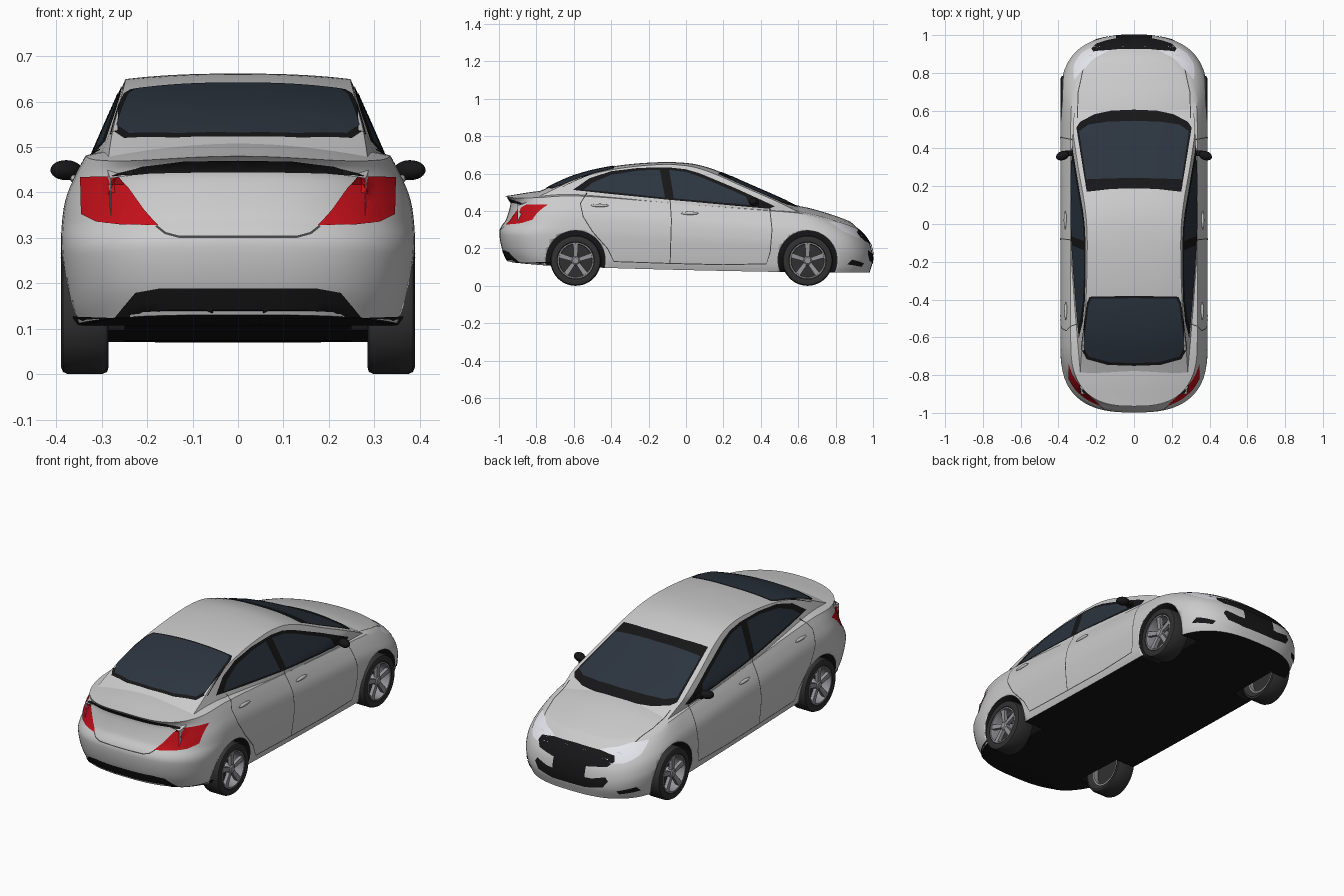
import bpy, bmesh, math
from mathutils import Vector, Matrix
from mathutils.bvhtree import BVHTree

if "Cube" in bpy.data.objects:
    bpy.data.objects.remove(bpy.data.objects["Cube"])


def mat(name, *c):
    m = bpy.data.materials.new(name)
    m.diffuse_color = (*c, 1)
    m.use_nodes = True
    m.node_tree.nodes["Principled BSDF"].inputs["Base Color"].default_value = m.diffuse_color
    return m


PAINT = mat("paint", .72, .72, .72)
BLACK = mat("black_trim", .008, .008, .009)
GLASS = mat("glass", .025, .035, .05)
RED = mat("red_lens", .55, .005, .01)
LAMP = mat("clear_lens", .78, .78, .84)
TYRE = mat("rubber", .03, .03, .03)
ALLOY = mat("alloy", .3, .3, .32)
SEAM = mat("seam", .06, .06, .06)


def curve(pts):
    """Smooth function through (u, value) points."""
    n = len(pts)
    sl = []
    for i in range(n):
        a, b = pts[max(i - 1, 0)], pts[min(i + 1, n - 1)]
        sl.append((b[1] - a[1]) / (b[0] - a[0]))

    def f(u):
        u = min(max(u, pts[0][0]), pts[-1][0])
        i = next((k for k in range(n - 1) if u <= pts[k + 1][0]), n - 2)
        (a, p), (b, q) = pts[i], pts[i + 1]
        h = b - a
        s = (u - a) / h
        return (p * (1 + 2 * s) * (1 - s) ** 2 + q * s * s * (3 - 2 * s)
                + h * s * (1 - s) * (sl[i] * (1 - s) - sl[i + 1] * s))
    return f


def finish(name, bm, mats, mirror=True, angle=35):
    me = bpy.data.meshes.new(name)
    bm.to_mesh(me)
    bm.free()
    for m in mats:
        me.materials.append(m)
    ob = bpy.data.objects.new(name, me)
    bpy.context.collection.objects.link(ob)
    bpy.ops.object.select_all(action='DESELECT')
    ob.select_set(True)
    bpy.context.view_layer.objects.active = ob
    bpy.ops.object.shade_smooth_by_angle(angle=math.radians(angle))
    if mirror:
        md = ob.modifiers.new("mirror", 'MIRROR')
        md.merge_threshold = .0006
    return ob


def grid(rows, black_rows=0):
    bm = bmesh.new()
    vs = [[bm.verts.new(p) for p in r] for r in rows]
    for i in range(len(vs) - 1):
        for j in range(len(vs[0]) - 1):
            f = bm.faces.new((vs[i][j], vs[i][j + 1], vs[i + 1][j + 1], vs[i + 1][j]))
            f.material_index = 1 if i < black_rows else 0
    bmesh.ops.remove_doubles(bm, verts=bm.verts, dist=1e-5)
    bmesh.ops.recalc_face_normals(bm, faces=bm.faces)
    return bm


# Lower body: plan outlines stacked from sill to shoulder, closed by hood and deck
half_w = curve([(0, .362), (.1, .373), (.4, .387), (.55, .389), (.75, .38), (.9, .358), (1, .335)])
rear_y = curve([(0, -.955), (.2, -.985), (.45, -.998), (.55, -.985), (.62, -.965), (.85, -.94), (.93, -.942), (1, -.965)])
front_y = curve([(0, .982), (.3, .998), (.6, .993), (.8, .975), (.92, .94), (1, .88)])
sill = curve([(-1, .135), (-.75, .112), (-.4, .095), (.45, .075), (1, .07)])
deck = curve([(-1, .475), (-.95, .482), (-.8, .505), (-.6, .52), (0, .475), (.45, .44), (.6, .427), (.71, .402), (.87, .347), (.95, .30), (1, .27)])


def outline(t):
    w, r, f, d, e = half_w(t), rear_y(t), front_y(t), .35, 2 / 2.7
    arc = [math.pi / 2 * k / 20 for k in range(21)]
    cap = [(w * math.sin(a) ** e, d * max(math.cos(a), 0) ** e) for a in arc]
    cap[0], cap[-1] = (0, d), (w, 0)
    mid = [(w, r + d + (f - r - 2 * d) * k / 50) for k in range(1, 50)]
    return [(x, r + d - y) for x, y in cap] + mid + [(x, f - d + y) for x, y in reversed(cap)]


def body_point(x, y, t):
    top = deck(y) - .045 * min(1, (x / .36) ** 2)
    return (x, y, sill(y) + (top - sill(y)) * t)


rows = [[body_point(x * s / 6, y, 0) for x, y in outline(0)] for s in range(7)]
rows += [[body_point(x, y, k / 28) for x, y in outline(k / 28)] for k in range(1, 29)]
rows += [[body_point(x * s / 12, y, 1) for x, y in outline(1)] for s in range(11, -1, -1)]
lower = grid(rows, 6)

# Cabin: cross sections along the roof line
roof = curve([(-.9, .45), (-.78, .507), (-.6, .588), (-.4, .637), (-.17, .66), (.02, .655), (.15, .622), (.34, .54), (.55, .447), (.72, .36)])
taper = curve([(-.9, .84), (-.78, .89), (-.6, .95), (-.2, 1), (.2, 1), (.5, .97), (.72, .92)])


def section(y):
    slope = abs(roof(y + .01) - roof(y - .01)) / .02
    zt, drop = roof(y), .012 + .03 * slope
    wall = lambda z: taper(y) * (.333 - .435 * max(0, z - .45))
    ze = zt - drop
    pts = [(wall(z), y, z) for z in [.32 + (ze - .32) * k / 10 for k in range(11)]]
    we = wall(ze)
    return pts + [(we * s, y, zt - drop * s ** 2.5) for s in [.96, .9, .8, .65, .5, .35, .18, 0]]


cabin = grid([section(-.9 + 1.62 * k / 64) for k in range(65)])

# Combined surface that panels are projected onto
sv, sf = [], []
for b in (lower, cabin):
    b.verts.index_update()
    o = len(sv)
    sv += [v.co.copy() for v in b.verts]
    sf += [[v.index + o for v in f.verts] for f in b.faces]
TREE = BVHTree.FromPolygons(sv, sf)
body = finish("body", lower, [PAINT, BLACK])
finish("cabin", cabin, [PAINT])

# Wheel arches
WHEELS = (-.59, .65)
bm = bmesh.new()
for y in WHEELS:
    for s in (-1, 1):
        bmesh.ops.create_cone(bm, cap_ends=True, segments=56, radius1=.158, radius2=.158, depth=.3,
                              matrix=Matrix.Translation((s * .4, y, .137)) @ Matrix.Rotation(math.pi / 2, 4, 'Y'))
for f in bm.faces:
    f.material_index = 1
cutter = finish("arch_cutter", bm, [PAINT, BLACK], mirror=False)
cutter.hide_render = True
cutter.display_type = 'WIRE'
cut = body.modifiers.new("arches", 'BOOLEAN')
cut.operation, cut.solver, cut.object = 'DIFFERENCE', 'EXACT', cutter

# Panels: flat outlines draped on the body from one direction, mirrored in x
VIEWS = {'side': lambda a, b: ((2, a, b), (-1, 0, 0)), 'top': lambda a, b: ((a, b, 2), (0, 0, -1)),
         'rear': lambda a, b: ((a, -2, b), (0, 1, 0)), 'nose': lambda a, b: ((a, 2, b), (0, -1, 0))}


def panel(name, view, pts, m, off=.003):
    bm = bmesh.new()
    bm.faces.new([bm.verts.new((a, b, 0)) for a, b in pts])
    bmesh.ops.triangulate(bm, faces=bm.faces)
    for ax in (0, 1):
        lo, hi = min(p[ax] for p in pts), max(p[ax] for p in pts)
        n = int((hi - lo) / .02)
        for k in range(1, n + 1):
            co, no = Vector(), Vector()
            co[ax], no[ax] = lo + (hi - lo) * k / (n + 1), 1
            bmesh.ops.bisect_plane(bm, geom=bm.verts[:] + bm.edges[:] + bm.faces[:], plane_co=co, plane_no=no)
    lost = []
    for v in bm.verts:
        a, b = v.co.x, v.co.y
        centre = view != 'side' and a < 1e-3
        o, d = map(Vector, VIEWS[view](5e-4 if centre else a, b))
        hit, n, _, _ = TREE.ray_cast(o, d)
        if hit is None:
            lost.append(v)
            continue
        v.co = hit + n * (off if n.dot(d) < 0 else -off)
        if centre:
            v.co.x = 0
    bmesh.ops.delete(bm, geom=lost, context='VERTS')
    bmesh.ops.recalc_face_normals(bm, faces=bm.faces)
    return finish(name, bm, [m])


def seam(name, view, pts, w=.0025):
    ps = [Vector(p) for p in pts]
    left, right = [], []
    for i, p in enumerate(ps):
        t = (ps[min(i + 1, len(ps) - 1)] - ps[max(i - 1, 0)]).normalized()
        left.append(p + Vector((-t.y, t.x)) * w)
        right.append(p - Vector((-t.y, t.x)) * w)
    panel(name, view, [tuple(p) for p in left + right[::-1]], SEAM, .0015)


# Glazing
panel("side_window_frame", 'side', [(-.605, .512), (-.515, .575), (-.4, .612), (-.25, .63), (-.09, .632), (.0, .622), (.07, .602),
      (.26, .523), (.475, .425), (.445, .412), (-.1, .46), (-.4, .49)], BLACK, .002)
panel("rear_door_glass", 'side', [(-.545, .512), (-.5, .55), (-.4, .592), (-.25, .615), (-.14, .619), (-.112, .47), (-.4, .5)], GLASS, .004)
panel("front_door_glass", 'side', [(-.09, .618), (0, .607), (.08, .58), (.26, .503), (.32, .475), (.34, .432), (-.065, .466)], GLASS, .004)
panel("windshield_frame", 'top', [(0, .605), (.12, .6), (.21, .58), (.285, .54), (.305, .51), (.25, .17), (.12, .185), (0, .188)], BLACK, .002)
panel("windshield", 'top', [(0, .545), (.14, .54), (.24, .525), (.29, .49), (.252, .235), (.12, .24), (0, .242)], GLASS, .004)
panel("rear_window_frame", 'top', [(0, -.38), (.235, -.385), (.25, -.42), (.28, -.66), (.25, -.715), (.14, -.745), (0, -.75)], BLACK, .002)
panel("rear_window", 'top', [(0, -.392), (.225, -.395), (.24, -.43), (.267, -.65), (.24, -.7), (.13, -.73), (0, -.735)], GLASS, .004)

# Rear lamps, lip shadow, diffuser
panel("tail_lamp", 'rear', [(.345, .433), (.265, .435), (.24, .41), (.205, .36), (.175, .326), (.26, .328), (.31, .335), (.343, .352)], RED)
panel("deck_lip_shadow", 'rear', [(0, .472), (.12, .47), (.21, .458), (.285, .432), (.19, .442), (.1, .444), (0, .444)], BLACK)
panel("rear_diffuser", 'rear', [(0, .19), (.17, .19), (.225, .18), (.25, .15), (.27, .125), (.36, .128), (.36, .11), (0, .11)], BLACK)

# Nose: lamps, grille, plate recess, intakes
panel("head_lamp", 'side', [(.76, .342), (.83, .335), (.9, .31), (.955, .277), (.96, .25), (.91, .258), (.84, .29)], LAMP)
panel("grille", 'nose', [(0, .302), (.14, .298), (.215, .285), (.225, .262), (.2, .238), (.1, .225), (0, .222)], BLACK)
panel("plate_recess", 'nose', [(0, .23), (.095, .23), (.095, .165), (0, .165)], BLACK, .006)
panel("lower_intake", 'nose', [(0, .17), (.13, .172), (.2, .19), (.215, .17), (.19, .135), (.1, .12), (0, .12)], BLACK)
panel("fog_slot", 'nose', [(.25, .12), (.325, .14), (.335, .115), (.26, .102)], BLACK)

# Shut lines
seam("centre_door_seam", 'side', [(-.085, .458), (-.078, .35), (-.085, .12)])
seam("front_door_seam", 'side', [(.448, .41), (.46, .3), (.45, .18), (.43, .118), (.2, .113), (-.085, .12)])
seam("rear_door_seam", 'side', [(-.53, .495), (-.565, .44), (-.55, .37), (-.5, .29), (-.42, .2), (-.385, .13), (-.085, .12)])
seam("trunk_seam", 'rear', [(0, .302), (.13, .302), (.16, .31), (.18, .326)])
seam("hood_seam", 'top', [(.3, .56), (.295, .7), (.26, .86), (.2, .885)])

# Door handles
for name, y, z in (("rear_door_handle", -.46, .43), ("front_door_handle", .02, .388)):
    x = TREE.ray_cast(Vector((2, y, z)), Vector((-1, 0, 0)))[0].x
    bm = bmesh.new()
    bmesh.ops.create_uvsphere(bm, u_segments=16, v_segments=8, radius=1,
                              matrix=Matrix.Translation((x + .003, y, z)) @ Matrix.Diagonal((.008, .048, .009, 1)))
    finish(name, bm, [PAINT])

# Door mirrors
bm = bmesh.new()
bmesh.ops.create_uvsphere(bm, u_segments=20, v_segments=12, radius=1,
                          matrix=Matrix.Translation((.378, .362, .449)) @ Matrix.Rotation(-.35, 4, 'Z') @ Matrix.Diagonal((.036, .024, .022, 1)))
bmesh.ops.create_cube(bm, size=1, matrix=Matrix.Translation((.34, .375, .436)) @ Matrix.Diagonal((.05, .03, .014, 1)))
finish("door_mirror", bm, [BLACK])


# Wheels
def lathe(name, prof, y, m):
    return finish(name, grid([[(x, y + r * math.cos(a), .135 + r * math.sin(a)) for r, x in prof]
                              for a in [math.tau * k / 48 for k in range(49)]]), [m])


for end, y in zip(("rear", "front"), WHEELS):
    lathe(end + "_tyre", [(.094, .3), (.12, .285), (.13, .288), (.135, .3), (.135, .374), (.13, .385), (.12, .389), (.1, .387), (.095, .38), (.094, .3)], y, TYRE)
    lathe(end + "_rim", [(.097, .38), (.097, .386), (.09, .386), (.086, .37), (.086, .3), (.096, .3)], y, ALLOY)
    lathe(end + "_brake_back", [(0, .325), (.088, .325)], y, TYRE)
    lathe(end + "_hub", [(0, .382), (.016, .382), (.024, .376), (.026, .33)], y, ALLOY)
    bm = bmesh.new()
    for k in range(5):
        q = Matrix.Translation((.368, y, .135)) @ Matrix.Rotation(math.tau * k / 5, 4, 'X')
        vs = bmesh.ops.create_cube(bm, size=1, matrix=Matrix.Translation((0, 0, .053)) @ Matrix.Diagonal((.018, .02, .076, 1)))['verts']
        for v in vs:
            if v.co.z > .05:
                v.co.y *= 1.35
                v.co.x += .006
            v.co = q @ v.co
    finish(end + "_spokes", bm, [ALLOY])
